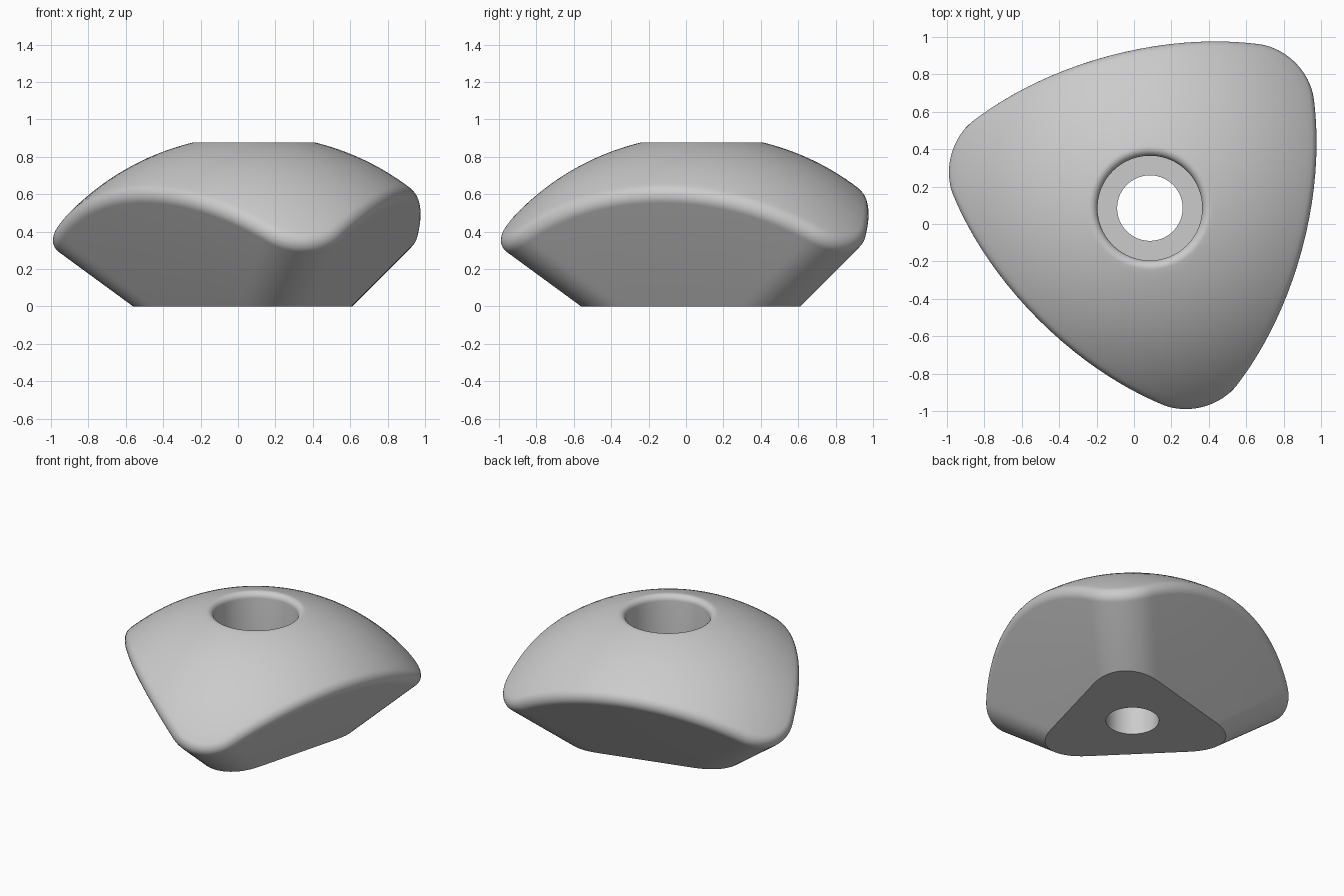
import bpy, bmesh
from math import radians, cos, sin, pi, sqrt
from mathutils import Vector

cube = bpy.data.objects.get("Cube")
if cube:
    bpy.data.objects.remove(cube)

# Main dimensions
AXIS = Vector((0.085, 0.085, 0))     # centre line of the bolt hole
DOME_R, DOME_Z = 1.38, -0.464        # spherical top
CORNER_C, CORNER_R = 0.1425, 0.30    # rounded corner edges of the wedge
RIM_R = 0.07                         # rounding between dome and sides
BORE_R, HOLE_R, FLOOR_Z = 0.28, 0.175, 0.40
LIP_R = 0.04                         # rounding at the mouth of the bore
ARC, FLAT, FILLET, DOME, LIP = 16, 24, 8, 20, 8

centre = Vector((0, 0, DOME_Z))


def polar(r, a, z):
    return Vector((r * cos(a), r * sin(a), z))


def corner_line(a, t):
    """Rim-ball track on a rounded corner edge: start, direction, normal."""
    n0 = polar(1, a - pi / 3, -sqrt(0.5)).normalized()
    n1 = polar(1, a + pi / 3, -sqrt(0.5)).normalized()
    n = n0.slerp(n1, t)
    return polar(CORNER_C, a, 0) + n * (CORNER_R - RIM_R), polar(sqrt(2), a, 1), n


def tracks():
    """Tracks all the way round: rounded corner, then flat side, three times."""
    for k in range(3):
        a = radians(45 + 120 * k)
        for i in range(ARC):
            yield corner_line(a, i / ARC)
        p, d, n = corner_line(a, 1)
        q, e, _ = corner_line(a + 2 * pi / 3, 0)
        for i in range(FLAT):
            yield p.lerp(q, i / FLAT), d.lerp(e, i / FLAT), n


def column(p, d, n):
    """One strip of points from the base, over the dome, and down the hole."""
    # Centre of the rim rounding, where the track meets the inset dome
    o = p - centre
    b, c = o.dot(d), o.dot(o) - (DOME_R - RIM_R) ** 2
    ball = p + d * ((-b + sqrt(b * b - d.dot(d) * c)) / d.dot(d))
    foot = ball + n * RIM_R
    up = (ball - centre).normalized()
    pts = [foot - d * foot.z]
    pts += [ball + n.slerp(up, i / FILLET) * RIM_R for i in range(FILLET + 1)]
    # Dome, up to the bore lip
    top = pts[-1]
    a = Vector((1, 0)).angle_signed(top.xy) * -1
    lip_r = BORE_R + LIP_R
    lip_z = DOME_Z + sqrt((DOME_R - LIP_R) ** 2 - lip_r ** 2)
    out = polar(lip_r, a, lip_z - DOME_Z).normalized()
    lip = polar(lip_r, a, lip_z)
    end = (lip + out * LIP_R).xy.length
    for i in range(1, DOME):
        r = top.xy.length + (end - top.xy.length) * i / DOME
        pts.append(polar(r, a, DOME_Z + sqrt(DOME_R ** 2 - r * r)))
    # Lip, counterbore, floor and through hole
    inward = polar(-1, a, 0)
    pts += [lip + out.slerp(inward, i / LIP) * LIP_R for i in range(LIP + 1)]
    pts += [polar(r, a, z) for r, z in
            ((BORE_R, FLOOR_Z), (HOLE_R, FLOOR_Z), (HOLE_R, 0))]
    return pts


# Skin the strips into one closed shell
bm = bmesh.new()
strips = [[bm.verts.new(p + AXIS) for p in column(*t)] for t in tracks()]
for s, t in zip(strips, strips[1:] + strips[:1]):
    for i in range(len(s)):
        j = (i + 1) % len(s)
        bm.faces.new((s[i], t[i], t[j], s[j]))
bmesh.ops.recalc_face_normals(bm, faces=bm.faces)
mesh = bpy.data.meshes.new("domed_wedge_body")
bm.to_mesh(mesh)
bm.free()
body = bpy.data.objects.new("domed_wedge_body", mesh)
bpy.context.collection.objects.link(body)

# Plain grey finish
grey = bpy.data.materials.new("plain grey")
grey.use_nodes = True
colour = (0.6, 0.6, 0.6, 1)
grey.diffuse_color = colour
grey.node_tree.nodes["Principled BSDF"].inputs["Base Color"].default_value = colour
mesh.materials.append(grey)

# Smooth shading with crisp base and bore edges
bpy.ops.object.select_all(action="DESELECT")
body.select_set(True)
bpy.context.view_layer.objects.active = body
bpy.ops.object.shade_smooth_by_angle(angle=radians(30))
